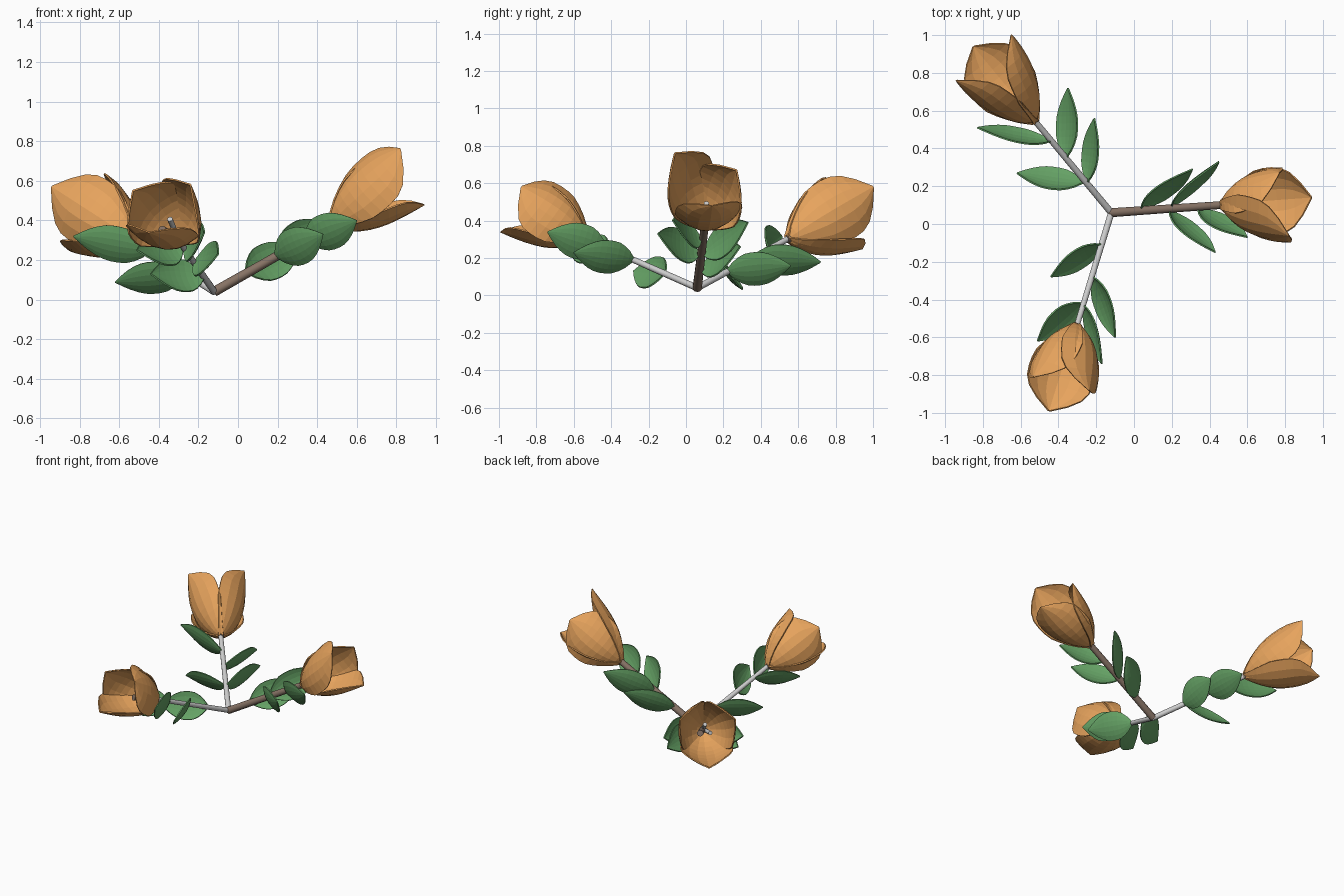
import bpy, bmesh, math
from mathutils import Vector as V

if "Cube" in bpy.data.objects:
    bpy.data.objects.remove(bpy.data.objects["Cube"])


def material(name, rgb):
    m = bpy.data.materials.new(name)
    m.diffuse_color = (*rgb, 1)
    m.use_nodes = True
    m.node_tree.nodes["Principled BSDF"].inputs["Base Color"].default_value = m.diffuse_color
    return m


ORANGE = material("petal_orange", (0.80, 0.37, 0.11))
GREEN = material("leaf_green", (0.13, 0.36, 0.13))
BROWN = material("bark_brown", (0.24, 0.17, 0.13))


def lerp_profile(profile, t):
    for (a, u), (b, v) in zip(profile, profile[1:]):
        if t <= b:
            return u + (v - u) * (t - a) / (b - a)
    return profile[-1][1]


def blade(name, base, tip, axis, outline, half, bulge, cup, mat, rows=10, cols=6):
    """Cupped leaf or petal whose hollow side faces the stem axis."""
    chord = tip - base
    n = (axis - axis.project(chord)).normalized()
    w = n.cross(chord).normalized()
    bm = bmesh.new()
    grid = []
    for i in range(rows + 1):
        t = i / rows
        f = lerp_profile(outline, t)
        row = []
        for j in range(cols + 1):
            s = 2 * j / cols - 1
            p = base + chord * t + w * (s * half * f)
            p += n * (cup * s * s * f - bulge * math.sin(math.pi * t ** 0.8))
            row.append(bm.verts.new(p))
        grid.append(row)
    for r0, r1 in zip(grid, grid[1:]):
        for j in range(cols):
            bm.faces.new((r0[j], r0[j + 1], r1[j + 1], r1[j]))
    me = bpy.data.meshes.new(name)
    bm.to_mesh(me)
    bm.free()
    me.materials.append(mat)
    ob = bpy.data.objects.new(name, me)
    bpy.context.collection.objects.link(ob)
    sol = ob.modifiers.new("thickness", "SOLIDIFY")
    sol.thickness = 0.008
    sol.offset = 0


def rod(name, a, b, r0, r1, mat=None):
    d = b - a
    bpy.ops.mesh.primitive_cone_add(vertices=10, radius1=r0, radius2=r1, depth=d.length,
                                    location=(a + b) / 2,
                                    rotation=d.to_track_quat('Z', 'Y').to_euler())
    ob = bpy.context.object
    ob.name = name
    if mat:
        ob.data.materials.append(mat)
    bpy.ops.object.shade_smooth_by_angle(angle=math.radians(40))


PETAL = [(0, .12), (.1, .38), (.25, .70), (.4, .92), (.55, 1), (.7, .95), (.8, .80), (.9, .48), (1, .02)]
LEAF = [(0, .08), (.1, .48), (.2, .75), (.3, .92), (.45, 1), (.6, .92), (.7, .78), (.8, .58), (.9, .32), (1, .02)]

ROOT = V((-.12, .06, .04))
# Each branch: flower base, stem radius, bark, petal tips, leaf (base, tip) pairs
BRANCHES = {
    "right": ((.46, .10, .37), .025, BROWN,
              [(.94, .14, .48), (.82, -.06, .76), (.77, .27, .67)],
              [((.04, .08, .14), (.31, .29, .26)), ((.20, .09, .22), (.45, .33, .39)),
               ((.19, .07, .22), (.43, -.15, .33)), ((.34, .08, .30), (.60, -.07, .40))]),
    "back": ((-.52, .54, .30), .019, None,
             [(-.85, .94, .25), (-.94, .76, .57), (-.65, 1.0, .58)],
             [((-.44, .44, .25), (-.83, .51, .32)), ((-.27, .22, .13), (-.62, .27, .09)),
              ((-.36, .35, .20), (-.35, .72, .18)), ((-.25, .22, .13), (-.21, .56, .16))]),
    "front": ((-.30, -.53, .30), .018, None,
              [(-.45, -.99, .34), (-.53, -.81, .55), (-.24, -.88, .58)],
              [((-.17, -.11, .12), (-.44, -.28, .13)), ((-.28, -.42, .25), (-.51, -.62, .25)),
               ((-.22, -.28, .19), (-.10, -.60, .23)), ((-.27, -.43, .25), (-.17, -.74, .34))]),
}

for side, (end, rad, bark, petals, leaves) in BRANCHES.items():
    end = V(end)
    axis = (end - ROOT).normalized()
    # stem
    rod(side + "_stem", ROOT, end + axis * .02, rad, rad * .85, bark)
    # petals
    for k, tip in enumerate(petals):
        blade(f"{side}_petal_{k}", end, V(tip), axis, PETAL, .18, .06, .085, ORANGE)
    # leaves
    for k, (b, t) in enumerate(leaves):
        blade(f"{side}_leaf_{k}", V(b), V(t), axis, LEAF, .10, .022, .022, GREEN)
    # stamens
    u = axis.cross(V((0, 0, 1))).normalized()
    v = axis.cross(u)
    for k in range(3):
        a = math.radians(30 + 120 * k)
        off = (u * math.cos(a) + v * math.sin(a)) * .04
        r = .022 if k == 0 else .014
        rod(f"{side}_stamen_{k}", end, end + axis * .18 + off, r, r, BROWN if k == 0 else None)
